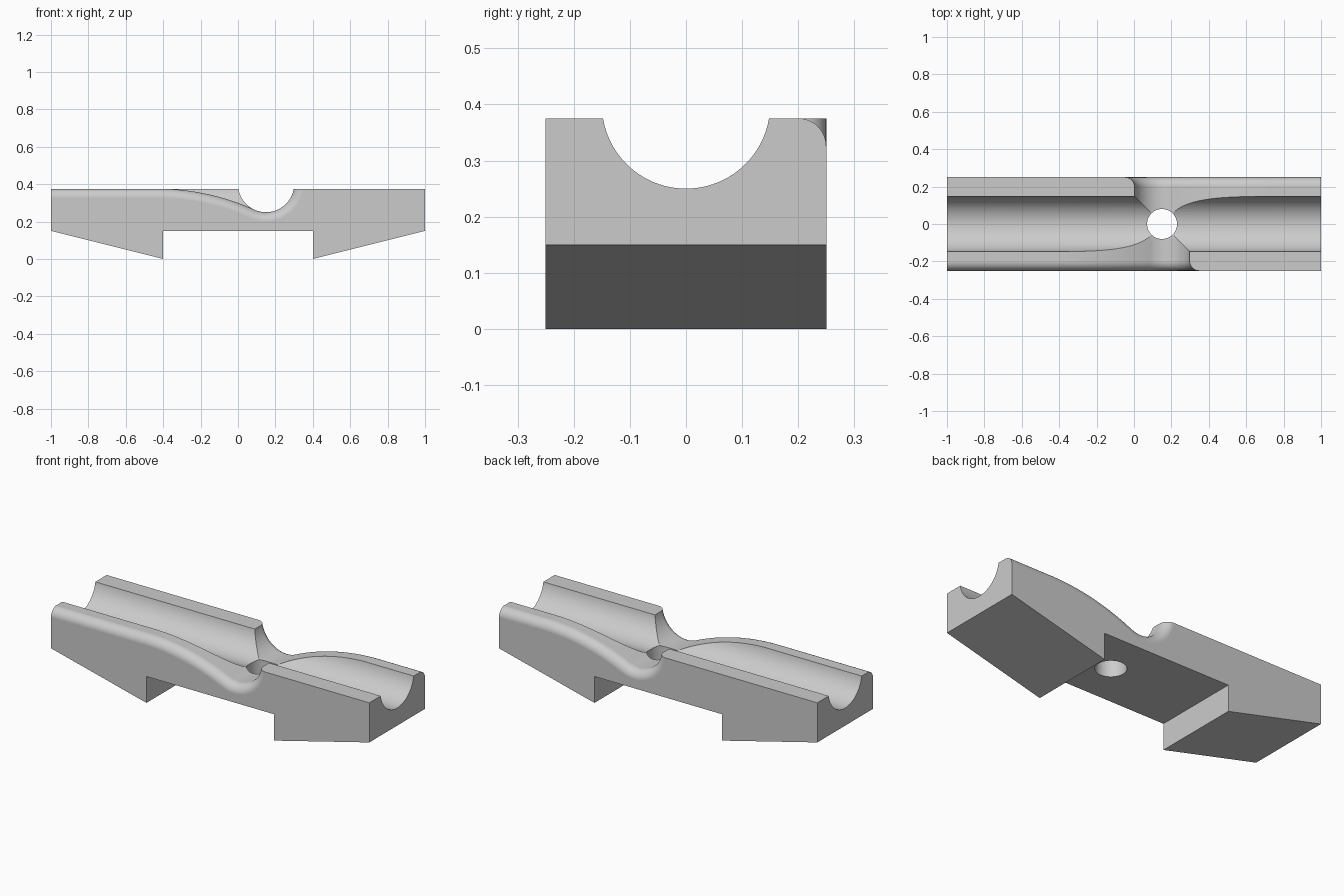
import bpy
import bmesh
from math import sin, cos, pi, sqrt, atan2

if "Cube" in bpy.data.objects:
    bpy.data.objects.remove(bpy.data.objects["Cube"], do_unlink=True)

TOP = 0.375        # top of the block
HALF = 0.25        # half depth of the block
R = 0.15           # radius of both grooves
AXIS_Z = 0.40      # height of the groove axes
CX = 0.15          # centre of the cross groove and the hole
SWEEP = 1.25       # radius of the long sloping lip
ROUND = 0.05       # rounding of the outer lip edge

grey = bpy.data.materials.new("light_grey")
grey.use_nodes = True
grey.diffuse_color = (0.6, 0.6, 0.6, 1)
grey.node_tree.nodes["Principled BSDF"].inputs["Base Color"].default_value = (0.6, 0.6, 0.6, 1)


def loft(name, rings):
    """Closed solid through rings of matching points."""
    bm = bmesh.new()
    loops = [[bm.verts.new(p) for p in ring] for ring in rings]
    n = len(loops[0])
    for a, b in zip(loops, loops[1:]):
        for i in range(n):
            j = (i + 1) % n
            bm.faces.new((a[i], a[j], b[j], b[i]))
    bm.faces.new(loops[0])
    bm.faces.new(loops[-1])
    bmesh.ops.recalc_face_normals(bm, faces=bm.faces)
    mesh = bpy.data.meshes.new(name)
    bm.to_mesh(mesh)
    bm.free()
    mesh.materials.append(grey)
    obj = bpy.data.objects.new(name, mesh)
    bpy.context.collection.objects.link(obj)
    return obj


def lip_profile(d):
    """Flat, convex sweep and concave groove, pushed d into the block."""
    top = TOP + 0.0004
    rise = AXIS_Z - top
    dx = sqrt((SWEEP + R) ** 2 - (SWEEP + rise) ** 2)
    x0, z0 = CX - dx, top - SWEEP
    lean = atan2(dx, SWEEP + rise)
    pts = [(-1.1, 0.6), (-1.1, top - d)]
    for i in range(29):
        a = lean * i / 28
        pts.append((x0 + (SWEEP - d) * sin(a), z0 + (SWEEP - d) * cos(a)))
    for i in range(1, 41):
        a = -lean + (lean + pi / 2) * i / 40
        pts.append((CX + (R + d) * sin(a), AXIS_Z - (R + d) * cos(a)))
    pts.append((CX + R + d, 0.6))
    return pts


# Block with two wedge feet
outline = [(-1, TOP), (-1, 0.15), (-0.4, 0), (-0.4, 0.15),
           (0.4, 0.15), (0.4, 0), (1, 0.15), (1, TOP)]
block = loft("grooved_block", [[(x, y, z) for x, z in outline] for y in (-HALF, HALF)])

# Round cutters: vertical hole and lengthwise groove
SEG = 96
circle = [(cos(2 * pi * i / SEG), sin(2 * pi * i / SEG)) for i in range(SEG)]
hole = loft("hole_cutter", [[(CX + 0.08 * c, 0.08 * s, z) for c, s in circle]
                            for z in (-0.1, 0.6)])
groove = loft("groove_cutter", [[(x, R * c, AXIS_Z + R * s) for c, s in circle]
                                for x in (-1.1, 1.1)])

# Lip cutters: one per side, turned half a circle about the hole
sections = [(-0.004, 0)]
for i in range(13):
    a = pi / 2 * (1 - i / 12)
    sections.append((-HALF + ROUND * (1 - cos(a)), ROUND * (1 - sin(a))))
sections.append((-HALF - 0.05, ROUND))
front = [[(x, y, z) for x, z in lip_profile(d)] for y, d in sections]
back = [[(2 * CX - x, -y, z) for x, y, z in ring] for ring in front]
lips = [loft("front_lip_cutter", front), loft("back_lip_cutter", back)]

# Cut the block
bpy.ops.object.select_all(action='DESELECT')
bpy.context.view_layer.objects.active = block
block.select_set(True)
for cutter in [groove, hole] + lips:
    cutter.hide_render = True
    mod = block.modifiers.new("cut", 'BOOLEAN')
    mod.operation = 'DIFFERENCE'
    mod.solver = 'EXACT'
    mod.object = cutter
    bpy.ops.object.modifier_apply(modifier=mod.name)
    bpy.data.objects.remove(cutter, do_unlink=True)

# Smooth curved faces, keep crisp edges and flat planes
bpy.ops.object.shade_smooth_by_angle(angle=pi / 7)
weighted = block.modifiers.new("flat_planes", 'WEIGHTED_NORMAL')
weighted.keep_sharp = True
